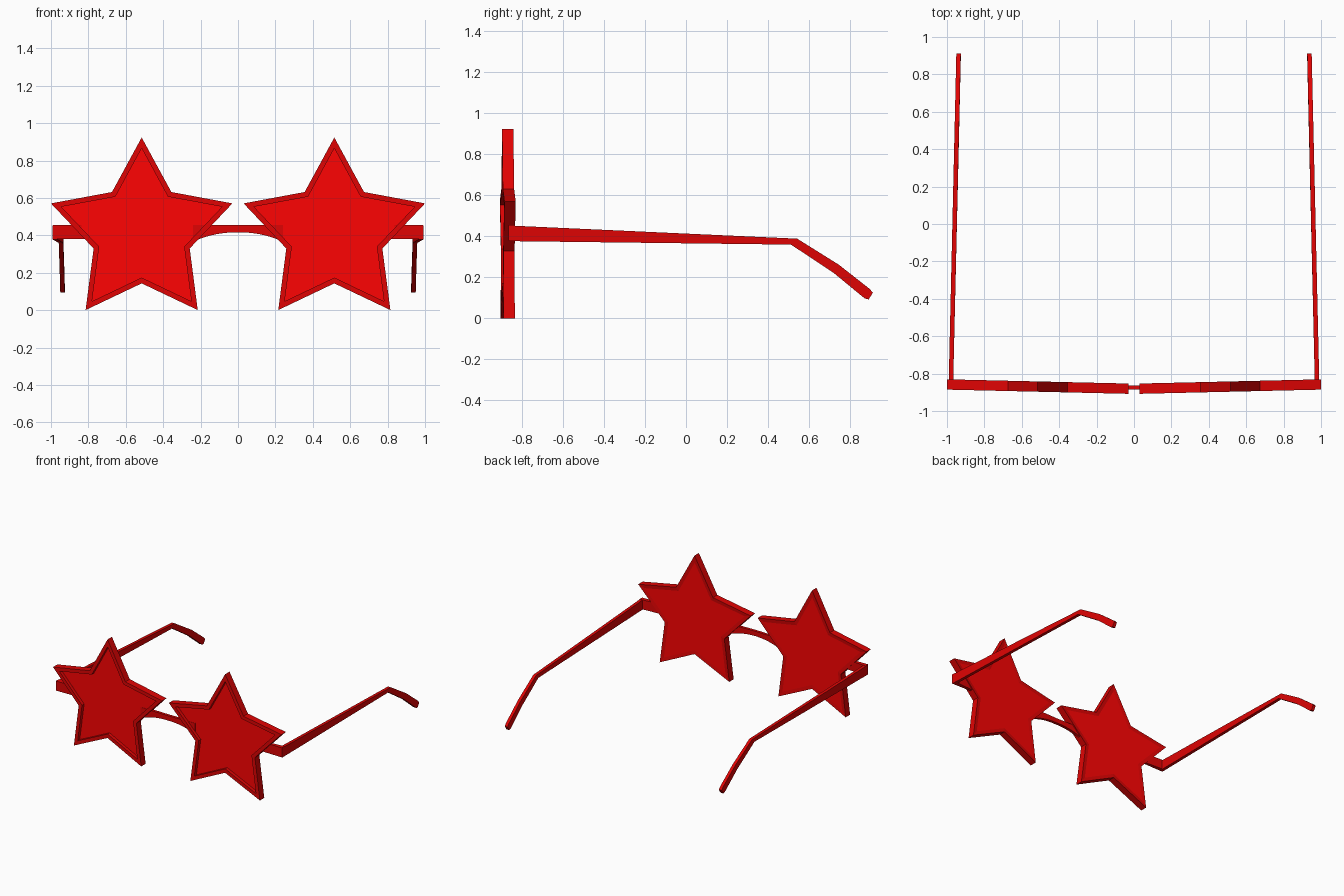
import bpy, bmesh
from math import sin, cos, pi

if "Cube" in bpy.data.objects:
    bpy.data.objects.remove(bpy.data.objects["Cube"])


def material(name, colour):
    m = bpy.data.materials.new(name)
    m.diffuse_color = colour
    m.use_nodes = True
    m.node_tree.nodes["Principled BSDF"].inputs["Base Color"].default_value = m.diffuse_color
    return m


frame_red = material("frame_red", (0.74, 0.001, 0.001, 1))
lens_red = material("lens_red", (1.0, 0.001, 0.001, 1))


def front_y(x):
    # The front of each lens is swept slightly backwards towards the outside
    return -0.908 + 0.0232 * (x - 0.03)


def loft(name, rings, mirror=True, cap_material=0):
    # Skin a list of equal-length rings and cap both ends
    bm = bmesh.new()
    loops = [[bm.verts.new(p) for p in r] for r in rings]
    n = len(loops[0])
    for a, b in zip(loops, loops[1:]):
        for i in range(n):
            j = (i + 1) % n
            bm.faces.new((a[i], a[j], b[j], b[i]))
    for end in (loops[0], loops[-1]):
        bm.faces.new(end).material_index = cap_material
    bmesh.ops.recalc_face_normals(bm, faces=bm.faces)
    me = bpy.data.meshes.new(name)
    bm.to_mesh(me)
    bm.free()
    me.materials.append(frame_red)
    me.materials.append(lens_red)
    ob = bpy.data.objects.new(name, me)
    bpy.context.collection.objects.link(ob)
    if mirror:
        ob.modifiers.new("mirror", 'MIRROR').use_mirror_merge = False


def star(r_out, r_in, depth):
    pts = []
    for i in range(10):
        r = r_in if i % 2 else r_out
        x = 0.515 + r * sin(i * pi / 5)
        pts.append((x, front_y(x) + depth, 0.413 + r * cos(i * pi / 5)))
    return pts


# Star lenses: flush back rim, side walls, flat front rim, recessed lens face
loft("star_lens", [star(0.452, 0.239, 0.052), star(0.51, 0.27, 0.055),
                   star(0.51, 0.27, 0.0), star(0.452, 0.239, 0.0),
                   star(0.452, 0.239, 0.026)], cap_material=1)

# Nose bridge: flat top, arched underside
rings = []
for i in range(-8, 9):
    x = 0.03 * i
    t = abs(x) / 0.24
    y = -0.885 + 0.006 * t
    low = 0.416 - 0.05 * t ** 2.2
    rings.append([(x, y, low), (x, y + 0.022, low),
                  (x, y + 0.022, 0.454), (x, y, 0.454)])
loft("nose_bridge", rings, mirror=False)

# Hinge bars reaching from inside the stars to the arms
loft("hinge_bar", [[(x, y0, 0.38), (x, y1, 0.38),
                    (x, y1, 0.455), (x, y0, 0.455)]
                   for x, y0, y1 in ((0.76, -0.862, -0.846),
                                     (0.99, -0.866, -0.833))])

# Temple arms: y, lower z, upper z, offset of the lower edge in y
path = [(-0.86, 0.377, 0.453, 0), (0.542, 0.360, 0.389, -0.03),
        (0.745, 0.222, 0.262, -0.025), (0.897, 0.097, 0.143, -0.025),
        (0.911, 0.093, 0.125, -0.02)]
rings = []
for y, low, top, dy in path:
    x = 0.979 - 0.041 * (y + 0.86) / 1.77
    rings.append([(x - 0.012, y + dy, low), (x + 0.012, y + dy, low),
                  (x + 0.012, y, top), (x - 0.012, y, top)])
loft("temple_arm", rings)
